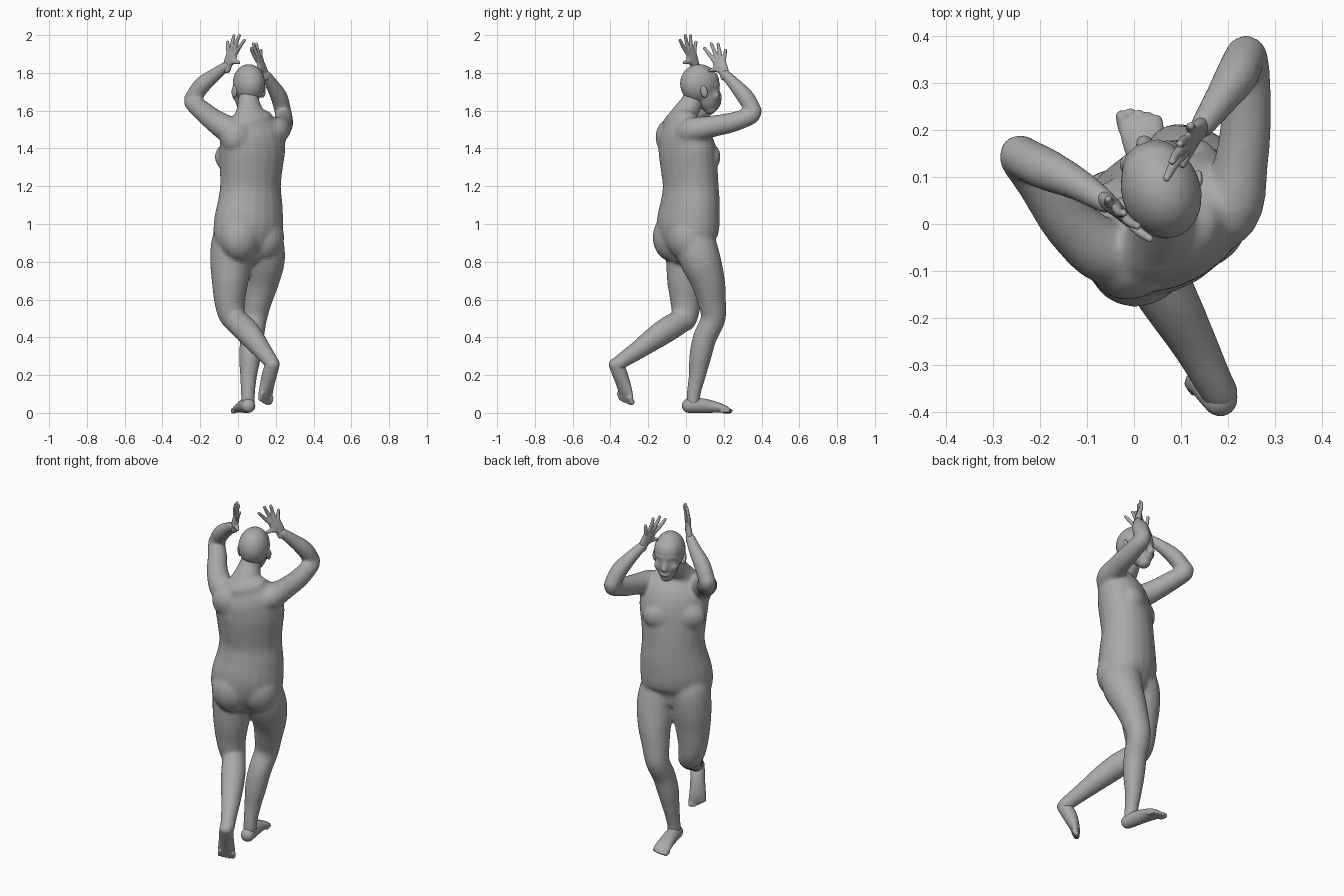
import bpy, bmesh, math
from mathutils import Vector, Matrix

if "Cube" in bpy.data.objects:
    bpy.data.objects.remove(bpy.data.objects["Cube"])

clay = bpy.data.materials.new("warm_grey_clay")
clay.use_nodes = True
COLOUR = (0.4, 0.4, 0.4, 1)
clay.diffuse_color = COLOUR
clay.node_tree.nodes["Principled BSDF"].inputs["Base Color"].default_value = COLOUR

SIDE = Vector((0.85, 0.53, 0))       # the figure's own right
FRONT = Vector((-0.53, 0.85, 0))     # the way the chest faces
FACE = Vector((-0.33, 0.94, 0))      # the way the head faces
FACE_SIDE = Vector((0.94, 0.33, 0))
UP = Vector((0, 0, 1))


def spline(a, b, c, d, t):
    return 0.5 * (2 * b + (c - a) * t + (2 * a - 5 * b + 4 * c - d) * t * t
                  + (3 * b - a - 3 * c + d) * t ** 3)


def tube(bm, points, side=SIDE, sides=20, steps=4):
    """Closed loft with rounded ends; a point is x, y, z, half width[, half depth]."""
    pts = [Vector((p[0], p[1], p[2])) for p in points]
    size = [Vector((p[3], p[-1])) for p in points]
    rows, n = [], len(pts)
    for i in range(n - 1):
        ids = (max(i - 1, 0), i, i + 1, min(i + 2, n - 1))
        for k in range(steps):
            rows.append((spline(*[pts[j] for j in ids], k / steps),
                         spline(*[size[j] for j in ids], k / steps)))
    rows.append((pts[-1], size[-1]))
    # dome both ends
    for end, step in ((0, 1), (-1, -2)):
        c, s = rows[end]
        out = (c - rows[step][0]).normalized() * min(s)
        dome = [(c + out * math.sin(a) * 0.8, s * math.cos(a)) for a in (0.5, 0.95, 1.35)]
        rows = dome[::-1] + rows if end == 0 else rows + dome
    rings = []
    for i, (c, s) in enumerate(rows):
        t = (rows[min(i + 1, len(rows) - 1)][0] - rows[max(i - 1, 0)][0]).normalized()
        u = (side - t * side.dot(t)).normalized()
        v = t.cross(u)
        angles = [math.tau * k / sides for k in range(sides)]
        rings.append([bm.verts.new(c + u * s.x * math.cos(a) + v * s.y * math.sin(a))
                      for a in angles])
    for lo, hi in zip(rings, rings[1:]):
        for k in range(sides):
            j = (k + 1) % sides
            bm.faces.new((lo[k], lo[j], hi[j], hi[k]))
    bm.faces.new(rings[0][::-1])
    bm.faces.new(rings[-1])


def blob(bm, centre, radii, side=SIDE, front=FRONT, up=UP):
    """Ellipsoid with radii along side, front and up."""
    m = Matrix((side * radii[0], front * radii[1], up * radii[2])).transposed().to_4x4()
    m.translation = centre
    bmesh.ops.create_uvsphere(bm, u_segments=20, v_segments=14, radius=1, matrix=m)


def finish(name, bm, voxel, smooth):
    bmesh.ops.recalc_face_normals(bm, faces=bm.faces)
    mesh = bpy.data.meshes.new(name)
    bm.to_mesh(mesh)
    bm.free()
    mesh.materials.append(clay)
    obj = bpy.data.objects.new(name, mesh)
    bpy.context.collection.objects.link(obj)
    fuse = obj.modifiers.new("fuse", 'REMESH')
    fuse.mode, fuse.voxel_size, fuse.use_smooth_shade = 'VOXEL', voxel, True
    soften = obj.modifiers.new("soften", 'SMOOTH')
    soften.factor, soften.iterations = 0.5, smooth


# torso
body = bmesh.new()
tube(body, [
    (.05, .02, .865, .15, .11), (.05, .01, .92, .19, .14), (.056, .011, 1.0, .196, .154),
    (.064, .022, 1.1, .183, .148), (.066, .025, 1.2, .17, .139), (.07, .016, 1.3, .178, .139),
    (.076, .004, 1.4, .188, .136), (.077, -.018, 1.48, .178, .115),
    (.072, -.036, 1.54, .13, .08)])
for s in (-1, 1):
    blob(body, Vector((.07, .003, 1.355)) + FRONT * .082 + SIDE * .074 * s, (.096, .06, .08))
    blob(body, Vector((.05, .005, .93)) - FRONT * .045 + SIDE * .073 * s, (.112, .102, .13))
    blob(body, Vector((.075, -.03, 1.46)) + SIDE * .09 * s, (.095, .08, .1))
tube(body, [(.068, -.04, 1.53, .12, .07), (.063, -.008, 1.585, .08, .064),
            (.057, .03, 1.64, .06, .06), (.055, .045, 1.69, .05, .055)], FACE_SIDE)

# legs
tube(body, [  # standing leg
    (.1, .02, 1.02, .085), (.127, .04, .92, .11), (.14, .076, .81, .109), (.127, .115, .7, .092),
    (.106, .135, .6, .077), (.088, .144, .5, .066), (.075, .1, .4, .063), (.064, .076, .3, .059),
    (.056, .06, .2, .046), (.053, .042, .11, .038), (.053, .036, .05, .036)])
tube(body, [  # raised leg, thigh and knee
    (.0, .0, 1.02, .085), (-.025, .005, .92, .112), (-.038, .004, .81, .11),
    (-.042, -.003, .7, .098), (-.045, -.002, .6, .083), (-.036, -.003, .53, .073),
    (-.015, -.012, .485, .064)])
tube(body, [  # raised leg, shin
    (-.02, -.01, .495, .062), (.028, -.082, .452, .067), (.073, -.158, .402, .063),
    (.128, -.255, .332, .05), (.168, -.333, .28, .042), (.186, -.364, .255, .04)])

# arms
tube(body, [(.12, -.02, 1.45, .062), (.2, .025, 1.492, .069), (.228, .13, 1.515, .058),
            (.24, .24, 1.537, .053), (.241, .343, 1.573, .047), (.237, .358, 1.603, .045)], UP)
tube(body, [(.237, .358, 1.6, .044), (.218, .315, 1.672, .046), (.18, .258, 1.738, .036),
            (.143, .205, 1.795, .027)])
tube(body, [(.03, -.05, 1.45, .062), (-.053, -.062, 1.5, .07), (-.135, -.0, 1.555, .059),
            (-.195, .085, 1.605, .053), (-.24, .14, 1.645, .047), (-.242, .147, 1.665, .045)], UP)
tube(body, [(-.243, .145, 1.66, .044), (-.19, .118, 1.735, .046), (-.12, .085, 1.792, .036),
            (-.057, .045, 1.84, .026)])
finish("body", body, .008, 18)

# head
head = bmesh.new()
skull = Vector((.056, .075, 1.735))


def on_head(side, front, up):
    return skull + FACE_SIDE * side + FACE * front + UP * up


blob(head, on_head(0, -.005, .008), (.085, .105, .104), FACE_SIDE, FACE)
tube(head, [(*on_head(0, .03, .03), .073, .072), (*on_head(0, .035, -.05), .067, .07),
            (*on_head(0, .05, -.1), .052, .054), (*on_head(0, .058, -.125), .036, .036)], FACE_SIDE)
tube(head, [(*on_head(0, .092, -.015), .011), (*on_head(0, .105, -.052), .014),
            (*on_head(0, .109, -.066), .019, .014)], FACE_SIDE)
tube(head, [(*on_head(-.02, .092, -.1), .009), (*on_head(0, .099, -.098), .011),
            (*on_head(.02, .092, -.1), .009)], UP)
for s in (-1, 1):
    tube(head, [(*on_head(.012 * s, .096, .0), .011), (*on_head(.035 * s, .087, .004), .011),
                (*on_head(.056 * s, .068, -.003), .01)], UP)
    blob(head, on_head(.038 * s, .07, -.055), (.03, .026, .03), FACE_SIDE, FACE)
finish("head", head, .006, 12)

# ears
for name, s in (("left_ear", -1), ("right_ear", 1)):
    bm = bmesh.new()
    tilt = (UP - FACE * .25).normalized()
    flap = (FACE_SIDE * s - FACE * .5).normalized()
    lean = tilt.cross(flap)
    blob(bm, on_head(.083 * s, -.008, -.033), (.009, .02, .034), flap, lean, tilt)
    blob(bm, on_head(.076 * s, .0, -.045), (.012, .012, .022), flap, lean, tilt)
    finish(name, bm, .004, 2)


def foot(name, heel, toe, up, side):
    """Wedge-shaped foot with five toes; heel and toe lie on the sole."""
    bm = bmesh.new()
    heel, toe = Vector(heel), Vector(toe)
    up, side = Vector(up).normalized(), Vector(side).normalized()
    rows = ((0, .037, .037, .037), (.25, .039, .04, .04), (.5, .034, .042, .034),
            (.72, .025, .047, .025), (.86, .016, .047, .016))
    tube(bm, [(*(heel.lerp(toe, f) + up * h), w, d) for f, h, w, d in rows], side)
    along = (toe - heel).normalized()
    for i, reach in enumerate((.0, .0, -.007, -.015, -.026)):
        tip = toe + along * reach + side * (.035 - .018 * i) + up * .011
        r = .0145 if i == 0 else .0105
        tube(bm, [(*(tip - along * .045), r), (*(tip - along * r), r)], side)
    finish(name, bm, .004, 4)


foot("right_foot", (.056, .008, 0), (.006, .252, 0), UP, (-.97, -.2, 0))
foot("left_foot", (.205, -.4, .243), (.143, -.312, .036), (-.55, .7, .47), (.72, .69, 0))


def hand(name, wrist, across, up, scale):
    """Palm and spread fingers in the plane of across and up."""
    bm = bmesh.new()
    wrist, across, up = Vector(wrist), Vector(across).normalized(), Vector(up).normalized()
    normal = across.cross(up)

    def at(h, v, n=0):
        return wrist + (across * h + up * v + normal * n) * scale

    tube(bm, [(*at(-.004, -.02), .023, .02), (*at(.006, .02), .029, .018),
              (*at(.026, .05), .038, .016), (*at(.037, .078), .036, .012)], across)
    fingers = (((.008, .077), (-.004, .142)), ((.027, .085), (.044, .178)),
               ((.046, .084), (.088, .18)), ((.062, .073), (.13, .152)))
    for base, tip in fingers:
        mid = [(p + q) / 2 for p, q in zip(base, tip)]
        tube(bm, [(*at(*base), .0115), (*at(*mid, .004), .0105), (*at(*tip), .008)], across)
    tube(bm, [(*at(.012, .015), .017), (*at(.05, .028), .0135), (*at(.092, .022), .009)], up)
    finish(name, bm, .0035, 3)


hand("left_hand", (-.057, .048, 1.834), (.72, -.69, 0), (.04, .02, 1), .92)
hand("right_hand", (.141, .203, 1.793), (-.41, -.91, 0), (-.16, .02, .97), .92)
